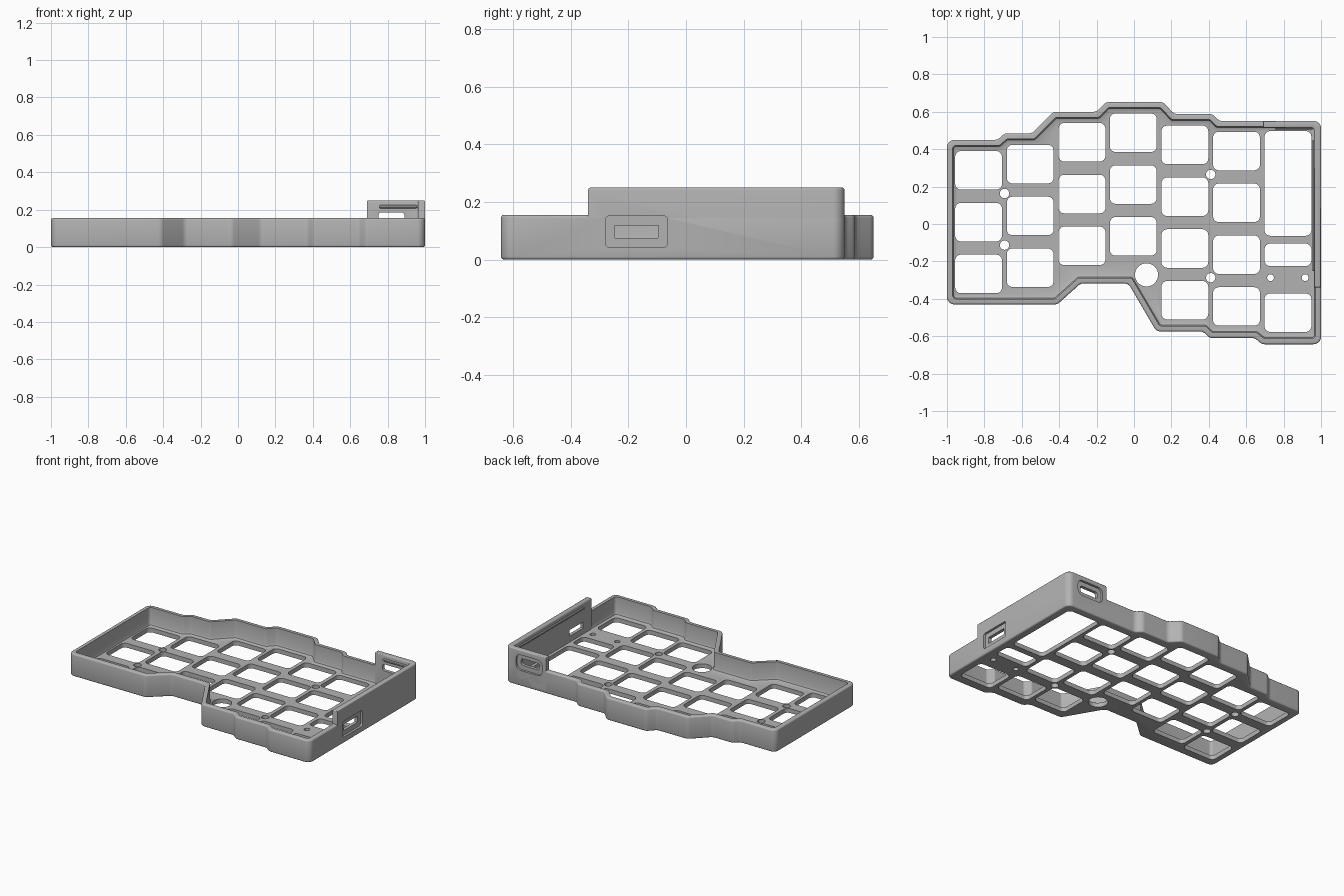
import bpy, bmesh, math
from mathutils import Vector

if "Cube" in bpy.data.objects:
    bpy.data.objects.remove(bpy.data.objects["Cube"], do_unlink=True)

grey = bpy.data.materials.new("case grey")
grey.use_nodes = True
grey.diffuse_color = (0.45, 0.45, 0.45, 1)
grey.node_tree.nodes["Principled BSDF"].inputs["Base Color"].default_value = (0.45, 0.45, 0.45, 1)


def offset(points, d):
    """Move a clockwise outline inwards by d."""
    pts, out = [Vector(p) for p in points], []
    for i, p in enumerate(pts):
        a = (p - pts[i - 1]).normalized()
        b = (pts[(i + 1) % len(pts)] - p).normalized()
        na, nb = Vector((a.y, -a.x)), Vector((b.y, -b.x))
        out.append(p + (na + nb) * d / (1 + na.dot(nb)))
    return out


def rounded(points, r, steps=6):
    """Round each corner; r is one radius or one per corner."""
    pts, out = [Vector(p) for p in points], []
    for i, p in enumerate(pts):
        rad = r[i] if isinstance(r, list) else r
        a = (pts[i - 1] - p).normalized()
        b = (pts[(i + 1) % len(pts)] - p).normalized()
        if rad == 0:
            out.append(p)
            continue
        half = a.angle(b) / 2
        centre = p + (a + b).normalized() * rad / math.sin(half)
        t = rad / math.tan(half)
        u, v = p + a * t - centre, p + b * t - centre
        for k in range(steps + 1):
            w = u.lerp(v, k / steps)
            out.append(centre + w.normalized() * rad)
    return out


def rect(x, y, w, h, r):
    w, h = w / 2, h / 2
    return rounded([(x - w, y - h), (x - w, y + h), (x + w, y + h), (x + w, y - h)], r)


def circle(x, y, r, n=32):
    return [Vector((x + r * math.cos(k * math.tau / n), y + r * math.sin(k * math.tau / n)))
            for k in range(n)]


def add_prism(bm, loop, lo, hi, place=lambda u, v, w: (u, v, w)):
    low = [bm.verts.new(place(p.x, p.y, lo)) for p in loop]
    high = [bm.verts.new(place(p.x, p.y, hi)) for p in loop]
    bm.faces.new(low)
    bm.faces.new(high)
    for i in range(len(loop)):
        bm.faces.new((low[i - 1], low[i], high[i], high[i - 1]))


def finish(name, bm):
    bmesh.ops.recalc_face_normals(bm, faces=bm.faces[:])
    mesh = bpy.data.meshes.new(name)
    bm.to_mesh(mesh)
    bm.free()
    mesh.materials.append(grey)
    ob = bpy.data.objects.new(name, mesh)
    bpy.context.collection.objects.link(ob)
    return ob


def prism(name, loop, lo, hi, levels=(), size=0.01, segments=3):
    """Extrude an outline and bevel its edges at the given heights."""
    bm = bmesh.new()
    add_prism(bm, loop, lo, hi)
    bmesh.ops.recalc_face_normals(bm, faces=bm.faces[:])
    edges = [e for e in bm.edges
             if any(all(abs(v.co.z - z) < 1e-5 for v in e.verts) for z in levels)]
    if edges:
        bmesh.ops.bevel(bm, geom=edges, offset=size, segments=segments,
                        profile=0.5, affect='EDGES')
    return finish(name, bm)


def cut(target, cutter):
    mod = target.modifiers.new("cut", 'BOOLEAN')
    mod.operation, mod.solver, mod.object = 'DIFFERENCE', 'EXACT', cutter
    bpy.context.view_layer.objects.active = target
    bpy.ops.object.modifier_apply(modifier=mod.name)


# Case outline, clockwise from the front left corner
outline = [(-1, -0.43), (-1, 0.45), (-0.73, 0.45), (-0.69, 0.485), (-0.545, 0.485),
           (-0.43, 0.6), (-0.2, 0.6), (-0.15, 0.652), (0.155, 0.652), (0.215, 0.588),
           (0.42, 0.588), (0.455, 0.551), (1, 0.551), (1, -0.643), (0.685, -0.643),
           (0.645, -0.61), (0.405, -0.61), (0.37, -0.575), (0.12, -0.575),
           (-0.03, -0.318), (-0.285, -0.318), (-0.41, -0.43)]
RIM, FLOOR, TALL, WALL = 0.155, 0.03, 0.25, 0.037
case = prism("case_tray", rounded(outline, 0.04), 0, RIM, (0, RIM))
cavity = prism("cavity_cutter", rounded(offset(outline, 0.03), 0.02), FLOOR, 0.4,
               (FLOOR,), 0.018, 2)
cut(case, cavity)

# Floor openings: key columns as (x, top key y, key count)
PITCH = 0.277
bm = bmesh.new()
columns = [(-0.831, 0.287, 3), (-0.555, 0.32, 3), (-0.278, 0.437, 3), (-0.004, 0.488, 3),
           (0.272, 0.423, 4), (0.548, 0.39, 4)]
loops = [rect(x, y - k * PITCH, 0.25, 0.206, 0.03) for x, y, n in columns for k in range(n)]
loops += [rect(0.823, 0.217, 0.25, 0.56, 0.03), rect(0.823, -0.165, 0.25, 0.12, 0.03),
          rect(0.823, -0.474, 0.25, 0.206, 0.03)]
loops += [circle(x, y, 0.025) for x, y in
          [(-0.692, 0.163), (-0.692, -0.113), (0.41, 0.265), (0.41, -0.287)]]
loops += [circle(0.73, -0.287, 0.018), circle(0.915, -0.287, 0.018), circle(0.067, -0.272, 0.062)]
for loop in loops:
    add_prism(bm, loop, -0.1, 0.1)
holes = finish("floor_hole_cutter", bm)
cut(case, holes)

# Taller wall around the back right corner
inner = 1 - WALL
back = 0.551 - WALL
tall = prism("raised_corner_wall",
             rounded([(0.69, 0.551), (1, 0.551), (1, -0.34), (inner, -0.34),
                      (inner, back), (0.69, back)], [0, 0.04, 0, 0, 0.015, 0]),
             FLOOR - 0.01, TALL, (TALL,), 0.008)

# Side and back ports: shallow recess with a slot right through
def on_side(u, v, w):
    return (w, u, v)


def on_back(u, v, w):
    return (u, w, v)


ports = [(on_side, rect(-0.172, 0.097, 0.216, 0.11, 0.015), 0.985, 1.1),
         (on_side, rect(-0.172, 0.097, 0.153, 0.043, 0.003), 0.9, 1.05),
         (on_back, rect(0.82, 0.162, 0.2, 0.108, 0.035), 0.536, 0.65),
         (on_back, rect(0.82, 0.162, 0.14, 0.046, 0.015), 0.45, 0.6)]
cutters = [cavity, holes]
for place, loop, lo, hi in ports:
    bm = bmesh.new()
    add_prism(bm, loop, lo, hi, place)
    cutter = finish("port_cutter", bm)
    cutters.append(cutter)
    for part in (case, tall):
        cut(part, cutter)
for cutter in cutters:
    bpy.data.objects.remove(cutter, do_unlink=True)

# Snap ridges inside the taller wall
back_ridge = prism("back_snap_ridge", rect(0.855, back, 0.2, 0.018, 0), 0.207, 0.225,
                   (0.207, 0.225), 0.005, 1)
side_ridge = prism("side_snap_ridge", rect(inner, 0.1, 0.018, 0.7, 0), 0.207, 0.225,
                   (0.207, 0.225), 0.005, 1)

# Smooth the rounded edges and keep the rest crisp
bpy.ops.object.select_all(action='DESELECT')
for ob in (case, tall, back_ridge, side_ridge):
    ob.select_set(True)
bpy.context.view_layer.objects.active = case
bpy.ops.object.shade_smooth_by_angle(angle=math.radians(32))
